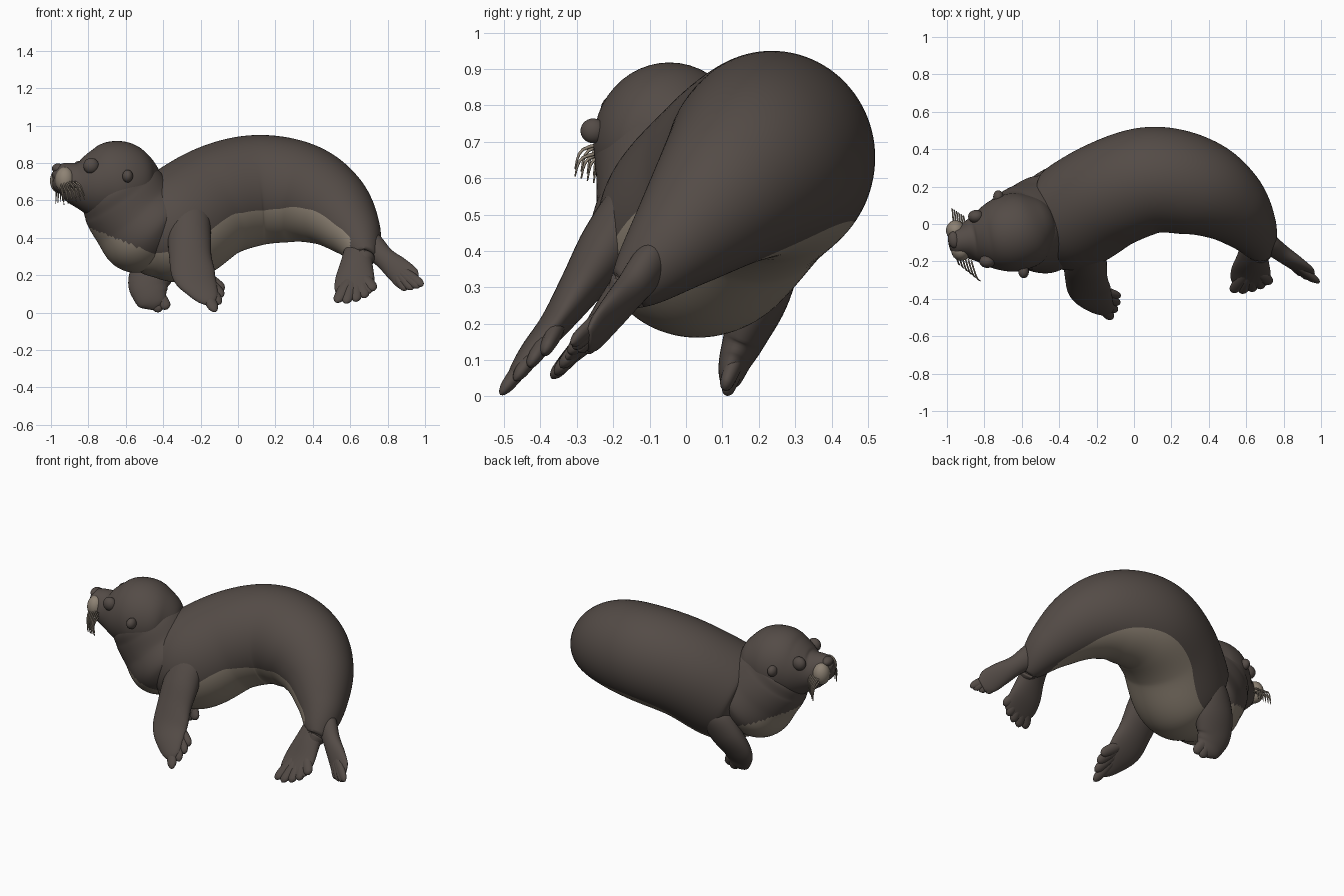
import bpy, bmesh, math
from mathutils import Vector as V


def material(name, rgb):
    m = bpy.data.materials.new(name)
    m.diffuse_color = (*rgb, 1)
    return m


FUR = material("dark brown fur", (0.088, 0.071, 0.062))
TAN = material("pale tan", (0.27, 0.225, 0.175))


def spline(rows, steps):
    """Catmull-Rom through rows of numbers."""
    out = []
    n = len(rows)
    for i in range(n - 1):
        a, b, c, d = (rows[max(0, min(n - 1, k))] for k in (i - 1, i, i + 1, i + 2))
        for s in range(steps):
            t = s / steps
            out.append([0.5 * (2 * q + (r - p) * t + (2 * p - 5 * q + 4 * r - u) * t * t
                               + (3 * q - p - 3 * r + u) * t ** 3)
                        for p, q, r, u in zip(a, b, c, d)])
    out.append(list(rows[-1]))
    return out


def loft(name, rows, side, sides=32, steps=6, mat=FUR, pale=None):
    """Oval tube; rows are x, y, z, half width, half thickness.
    side: width axis. pale(point, angle from underside in degrees) picks tan faces."""
    pts = spline(rows, steps)
    bm = bmesh.new()
    rings = []
    for i, p in enumerate(pts):
        c = V(p[:3])
        t = (V(pts[min(i + 1, len(pts) - 1)][:3]) - V(pts[max(i - 1, 0)][:3])).normalized()
        w = V(side)
        w = (w - t * w.dot(t)).normalized()
        u = t.cross(w)
        if u.z > 0:
            u = -u
        rings.append([bm.verts.new(c + w * math.sin(a) * max(p[3], .002) + u * math.cos(a) * max(p[4], .002))
                      for a in (2 * math.pi * k / sides for k in range(sides))])
    for r, q in zip(rings, rings[1:]):
        for k in range(sides):
            j = (k + 1) % sides
            f = bm.faces.new((r[k], r[j], q[j], q[k]))
            a = 360 * (k + .5) / sides
            if pale and pale(f.calc_center_median(), a - 360 if a > 180 else a):
                f.material_index = 1
    bm.faces.new(rings[0])
    bm.faces.new(rings[-1])
    bmesh.ops.recalc_face_normals(bm, faces=bm.faces)
    for f in bm.faces:
        f.smooth = True
    me = bpy.data.meshes.new(name)
    bm.to_mesh(me)
    bm.free()
    ob = bpy.data.objects.new(name, me)
    bpy.context.collection.objects.link(ob)
    me.materials.append(mat)
    me.materials.append(TAN)
    return ob


def ball(name, loc, scale, mat=FUR, rot=0):
    bpy.ops.mesh.primitive_uv_sphere_add(segments=24, ring_count=14, location=loc, rotation=(0, 0, rot))
    ob = bpy.context.object
    ob.name = name
    ob.scale = scale
    ob.data.materials.append(mat)
    bpy.ops.object.shade_smooth()


def flipper(name, rows, side, palm, tips, r=.03):
    """Flat paddle with a fan of toes from the palm to each tip."""
    loft(name, rows, side)
    for i, tip in enumerate(tips):
        p, e = V(palm), V(tip)
        loft(f"{name}_toe_{i + 1}",
             [(*p, r * .7, r * .5), (*p.lerp(e, .5), r * 1.1, r * .8), (*p.lerp(e, .85), r, r * .65),
              (*p.lerp(e, .96), r * .6, r * .4), (*e, .002, .002)], side, sides=14, steps=4)


# Body: arched tube, pale underneath
loft("body", [(-.60, -.02, .36, .01, .01), (-.58, -.02, .365, .10, .10), (-.51, -.01, .38, .20, .20),
              (-.35, .03, .445, .285, .30), (-.13, .16, .59, .29, .30), (.1, .235, .655, .285, .295),
              (.33, .20, .64, .265, .27), (.5, .11, .56, .215, .22), (.62, -.02, .43, .145, .15),
              (.67, -.13, .32, .085, .085), (.67, -.20, .26, .03, .03)],
     (0, 1, 0), 96, 10,
     pale=lambda p, a: p.x < .60 and -68 < a < 52)

# Neck: pale chest below a slanted line
loft("neck", [(-.36, .02, .36, .03, .03), (-.38, .015, .375, .17, .17), (-.47, 0, .44, .26, .265),
              (-.56, -.015, .54, .235, .25), (-.62, -.035, .63, .215, .235),
              (-.67, -.05, .70, .19, .19), (-.70, -.05, .74, .05, .05)],
     (0, 1, 0), 96, 12,
     pale=lambda p, a: p.z + .4 * (p.x + .76) < .44)

# Head and snout
loft("head", [(-.415, .005, .68, .01, .01), (-.43, .0, .68, .08, .08), (-.49, -.01, .685, .155, .155),
              (-.57, -.03, .69, .20, .21), (-.67, -.05, .695, .208, .222), (-.77, -.068, .69, .175, .185),
              (-.86, -.082, .695, .118, .125), (-.92, -.09, .715, .085, .09),
              (-.965, -.095, .725, .07, .07), (-.985, -.097, .73, .035, .035), (-.99, -.098, .73, .005, .005)],
     (.2, -.98, 0), 48, 8)
ball("nose", (-.962, -.085, .77), (.032, .045, .028), rot=.2)

# Muzzle pads, eyes and ears, near and far side
for s, pad, eye, ear in (("near", (-.925, -.142, .71), (-.785, -.2, .785), (-.59, -.255, .73)),
                         ("far", (-.953, -.035, .705), (-.845, .04, .77), (-.725, .145, .73))):
    ball(s + "_muzzle_pad", pad, (.052, .055, .068), TAN, .2)
    ball(s + "_eye", eye, (.042, .035, .042))
    ball(s + "_ear", ear, (.028, .035, .034))

# Whiskers: drooping hairs on both pads
for i in range(12):
    k, row = i % 6, i // 6
    a = V((-.95 + .016 * k, -.165 - .006 * k, .70 - .025 * row))
    e = V((-.93 + .022 * k, -.22 - .017 * k, .595 + .006 * k - .02 * row))
    b = V((-.965 + .012 * k, .0, .70 - .025 * row))
    g = V((-.975 + .012 * k, .085 - .008 * k, .60 + .006 * k - .02 * row))
    for s, p, q in (("near", a, e), ("far", b, g)):
        m = p.lerp(q, .55) + V((0, (q.y - p.y) * .25, .02))
        loft(f"{s}_whisker_{i + 1}", [(*p, .005, .005), (*m, .0045, .0045), (*q, .002, .002)],
             (1, 0, 0), 6, 4, TAN)

# Front flippers
flipper("near_front_flipper",
        [(-.26, -.08, .62, .02, .02), (-.26, -.13, .55, .10, .07), (-.26, -.21, .42, .115, .08),
         (-.255, -.29, .30, .113, .06), (-.235, -.36, .20, .115, .042), (-.19, -.425, .125, .085, .03),
         (-.15, -.465, .07, .05, .02), (-.13, -.48, .045, .005, .005)],
        (1, 0, 0), (-.24, -.33, .24),
        [(-.075, -.39, .12), (-.08, -.43, .085), (-.095, -.47, .045), (-.12, -.51, .005)])
flipper("far_front_flipper",
        [(-.36, .24, .46, .03, .03), (-.38, .235, .40, .10, .08), (-.43, .21, .28, .12, .075),
         (-.475, .165, .17, .113, .06), (-.47, .135, .10, .095, .045), (-.45, .12, .05, .07, .03),
         (-.44, .115, .02, .02, .01)],
        (1, -.1, 0), (-.47, .16, .16),
        [(-.375, .105, .02), (-.42, .11, .003), (-.47, .115, .022), (-.53, .125, .045)])

# Hind flippers
flipper("near_hind_flipper",
        [(.655, -.06, .40, .03, .03), (.65, -.11, .345, .075, .06), (.635, -.18, .27, .085, .05),
         (.625, -.25, .18, .105, .035), (.62, -.31, .115, .10, .022), (.62, -.335, .085, .06, .012)],
        (1, 0, .1), (.635, -.21, .235),
        [(.525, -.365, .055), (.575, -.37, .05), (.63, -.36, .06), (.68, -.345, .08), (.73, -.32, .12)])
flipper("far_hind_flipper",
        [(.65, -.03, .42, .03, .03), (.70, -.09, .37, .07, .05), (.78, -.15, .295, .058, .045),
         (.85, -.2, .235, .068, .035), (.91, -.245, .18, .07, .022), (.94, -.27, .155, .04, .012)],
        (.6, .1, .8), (.80, -.165, .275),
        [(.99, -.315, .145), (.97, -.31, .135), (.935, -.295, .125), (.90, -.275, .12)], .026)
